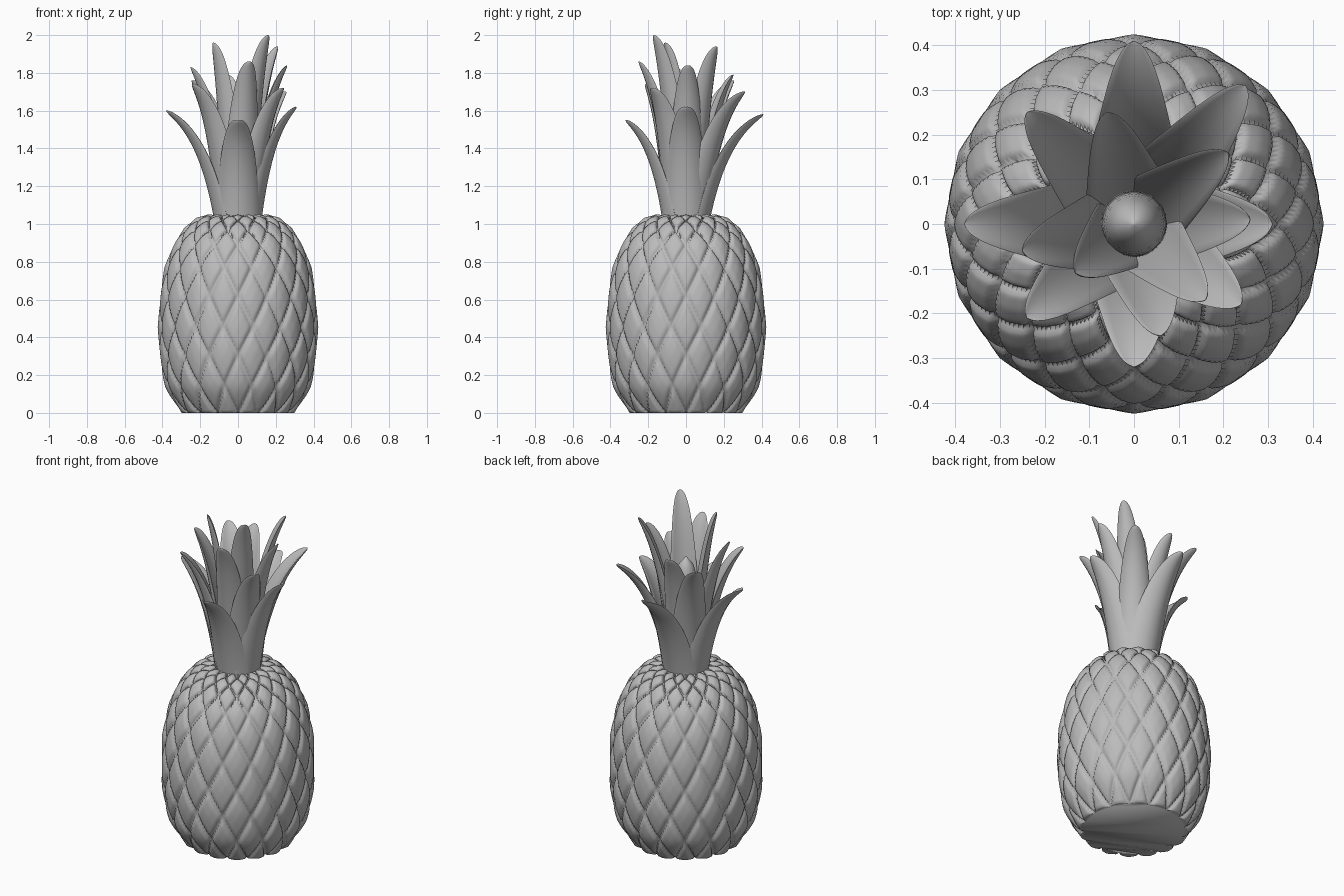
import bpy, bmesh, math
from mathutils import Vector

cube = bpy.data.objects.get("Cube")
if cube:
    bpy.data.objects.remove(cube)

grey = bpy.data.materials.new("plain grey")
grey.use_nodes = True
grey.diffuse_color = (0.5, 0.5, 0.5, 1)
grey.node_tree.nodes["Principled BSDF"].inputs["Base Color"].default_value = grey.diffuse_color


def make_object(name, rings, angle):
    """Skin closed rings of points, capping both ends."""
    bm = bmesh.new()
    rows = [[bm.verts.new(p) for p in ring] for ring in rings]
    n = len(rows[0])
    for low, high in zip(rows, rows[1:]):
        for i in range(n):
            j = (i + 1) % n
            bm.faces.new((low[i], low[j], high[j], high[i]))
    bm.faces.new(rows[0][::-1])
    bm.faces.new(rows[-1])
    bmesh.ops.recalc_face_normals(bm, faces=bm.faces)
    mesh = bpy.data.meshes.new(name)
    bm.to_mesh(mesh)
    bm.free()
    mesh.materials.append(grey)
    obj = bpy.data.objects.new(name, mesh)
    bpy.context.collection.objects.link(obj)
    bpy.ops.object.select_all(action="DESELECT")
    obj.select_set(True)
    bpy.context.view_layer.objects.active = obj
    bpy.ops.object.shade_smooth_by_angle(angle=math.radians(angle))
    return obj


# Fruit: a lathe profile with one point (radius, height) per half row of scales
PROFILE = [(0.28, 0.0), (0.365, 0.14), (0.398, 0.30), (0.405, 0.455), (0.397, 0.615),
           (0.37, 0.765), (0.325, 0.885), (0.27, 0.965), (0.215, 1.015), (0.16, 1.03), (0.10, 1.03)]
COLUMNS, STEPS = 16, 16


def profile_point(k):
    i = min(int(k), len(PROFILE) - 2)
    f = k - i
    pts = [Vector(PROFILE[min(max(i + d, 0), len(PROFILE) - 1)]) for d in (-1, 0, 1, 2)]
    a, b, c, d = pts
    return b + 0.5 * f * (c - a + f * (2 * a - 5 * b + 4 * c - d + f * (3 * (b - c) + d - a)))


def pad(x):
    """Height across one scale: steep at the groove, gently rising to the middle."""
    e = min(x % 1, 1 - x % 1)
    s = min(e / 0.15, 1)
    return s * (2 - s) * (0.8 + 0.4 * e)


def fruit_rings():
    last = len(PROFILE) - 1
    for row in range(last * STEPS // 2 + 1):
        k = row * 2 / STEPS
        p = profile_point(k)
        tangent = profile_point(min(k + 0.05, last)) - profile_point(max(k - 0.05, 0))
        normal = Vector((tangent.y, -tangent.x)).normalized()
        ring = []
        for col in range(COLUMNS * STEPS):
            u = col / STEPS
            q = p + normal * (0.028 * pad(u + k / 2) * pad(u - k / 2) - 0.008)
            a = math.tau * u / COLUMNS - math.pi / 2
            ring.append((q.x * math.cos(a), q.x * math.sin(a), max(q.y, 0)))
        yield ring


make_object("fruit_body", list(fruit_rings()), 60)


# Crown: thick channelled leaves bending outward to a rounded tip
def leaf(name, tip, base_r, half_width, bend):
    tip = Vector(tip)
    out = Vector((tip.x, tip.y, 0)).normalized()
    side = Vector((-out.y, out.x, 0))
    reach = Vector((tip.x, tip.y, 0)).length
    start = out * base_r + Vector((0, 0, 1.0))
    rise = tip.z - 1.0
    ctrl = out * (base_r + bend * (reach - base_r)) + Vector((0, 0, 1.0 + 0.8 * rise))
    rings = []
    count = 22
    for i in range(count + 1):
        t = 1 - (1 - i / count) ** 1.6
        p = start * (1 - t) ** 2 + ctrl * 2 * t * (1 - t) + tip * t * t
        tangent = ((ctrl - start) * (1 - t) + (tip - ctrl) * t).normalized()
        normal = side.cross(tangent).normalized()
        if normal.dot(out) < 0:
            normal = -normal
        w = half_width * (1 - 0.68 * t ** 1.6) * math.sqrt(max(1 - t ** 14, 0.004))
        ring = []
        for s in range(16):
            a = math.tau * s / 16
            x = math.cos(a)
            y = 0.2 * math.sin(a) - 0.4 * x * x + 0.12
            ring.append(p + side * (w * x) + normal * (w * y))
        rings.append(ring)
    make_object(name, rings, 50)


LEAVES = {
    "outer_leaf": (0.085, 0.115, 0.28, [(0, 0.41, 1.58), (-0.38, 0, 1.60), (0.31, 0, 1.62), (0, -0.32, 1.55)]),
    "diagonal_leaf": (0.075, 0.105, 0.3, [(0.25, 0.31, 1.70), (-0.24, 0.25, 1.76), (-0.24, -0.21, 1.74), (0.24, -0.18, 1.72)]),
    "inner_leaf": (0.06, 0.10, 0.35, [(-0.06, 0.25, 1.79), (-0.25, -0.06, 1.83), (0.06, -0.25, 1.86), (0.26, 0.01, 1.84)]),
    "top_leaf": (0.04, 0.09, 0.4, [(0.21, 0.16, 1.94), (-0.13, -0.11, 1.96), (0.16, -0.17, 2.0)]),
}
for name, (base_r, width, bend, tips) in LEAVES.items():
    for number, tip in enumerate(tips, 1):
        leaf(f"{name}_{number}", tip, base_r, width, bend)

# Central bud closing the crown
bud = []
for i in range(15):
    t = i / 14
    r = 0.075 * math.sqrt(max(1 - t ** 5, 0.002))
    bud.append([(r * math.cos(math.tau * s / 20), r * math.sin(math.tau * s / 20), 1.0 + 0.7 * t)
                for s in range(20)])
make_object("crown_bud", bud, 60)
